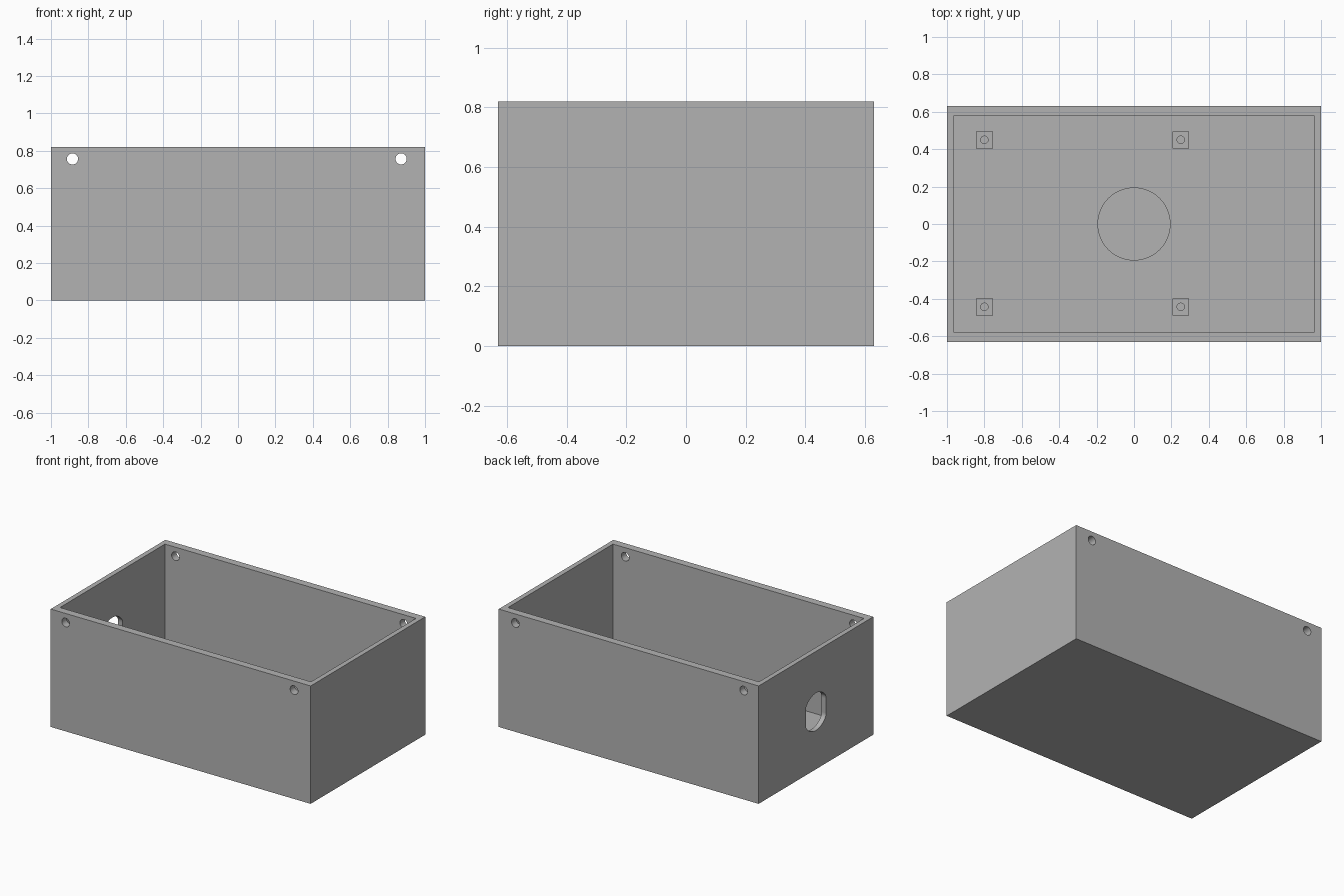
import bpy
from math import pi

old = bpy.data.objects.get("Cube")
if old:
    bpy.data.objects.remove(old, do_unlink=True)

GREY = (0.45, 0.45, 0.45, 1)
mat = bpy.data.materials.new("plain grey")
mat.use_nodes = True
mat.diffuse_color = GREY
mat.node_tree.nodes["Principled BSDF"].inputs["Base Color"].default_value = GREY

LENGTH, WIDTH, HEIGHT = 2.0, 1.26, 0.82
END_WALL, SIDE_WALL, FLOOR = 0.034, 0.053, 0.057
POST_SIZE, POST_HEIGHT = 0.09, 0.09


def box(name, size, centre):
    bpy.ops.mesh.primitive_cube_add(size=1, location=centre)
    ob = bpy.context.object
    ob.name = name
    ob.scale = size
    bpy.ops.object.transform_apply(location=False, rotation=False, scale=True)
    ob.data.materials.append(mat)
    return ob


def cylinder(name, radius, depth, centre, rotation=(0, 0, 0), sides=32):
    bpy.ops.mesh.primitive_cylinder_add(vertices=sides, radius=radius, depth=depth,
                                        location=centre, rotation=rotation)
    ob = bpy.context.object
    ob.name = name
    ob.data.materials.append(mat)
    return ob


def cut(target, cutter):
    cutter.hide_render = True
    mod = target.modifiers.new("cut", 'BOOLEAN')
    mod.operation = 'DIFFERENCE'
    mod.solver = 'EXACT'
    mod.object = cutter
    bpy.context.view_layer.objects.active = target
    bpy.ops.object.modifier_apply(modifier=mod.name)
    bpy.data.objects.remove(cutter, do_unlink=True)


def smooth(ob):
    bpy.ops.object.select_all(action='DESELECT')
    ob.select_set(True)
    bpy.context.view_layer.objects.active = ob
    bpy.ops.object.shade_smooth_by_angle(angle=pi / 6)


# Open-topped enclosure
case = box("enclosure", (LENGTH, WIDTH, HEIGHT), (0, 0, HEIGHT / 2))
cut(case, box("cavity_cutter",
              (LENGTH - 2 * END_WALL, WIDTH - 2 * SIDE_WALL, HEIGHT),
              (0, 0, FLOOR + HEIGHT / 2)))

# Lid screw holes through the front and back walls
for x in (-0.885, 0.872):
    cut(case, cylinder("screw_cutter", 0.03, WIDTH * 2, (x, 0, 0.757), (pi / 2, 0, 0)))

# Round socket opening with two flat sides, in the right end wall
socket = cylinder("socket_cutter", 0.13, 0.3, (-LENGTH / 2, 0, 0.4), (0, pi / 2, 0), 48)
for v in socket.data.vertices:
    v.co.y = max(-0.11, min(0.11, v.co.y))
cut(case, socket)

# Shallow round recess in the floor
cut(case, cylinder("recess_cutter", 0.193, 0.04, (0, 0, FLOOR), sides=64))
smooth(case)

# Square standoffs with pilot holes
for x, end in ((-0.8, "right"), (0.25, "left")):
    for y, side in ((-0.443, "front"), (0.45, "back")):
        post = box(f"{side}_{end}_standoff", (POST_SIZE, POST_SIZE, POST_HEIGHT),
                   (x, y, FLOOR + POST_HEIGHT / 2))
        cut(post, cylinder("pilot_cutter", 0.02, POST_HEIGHT * 2,
                           (x, y, FLOOR + POST_HEIGHT / 2), sides=24))
        smooth(post)
